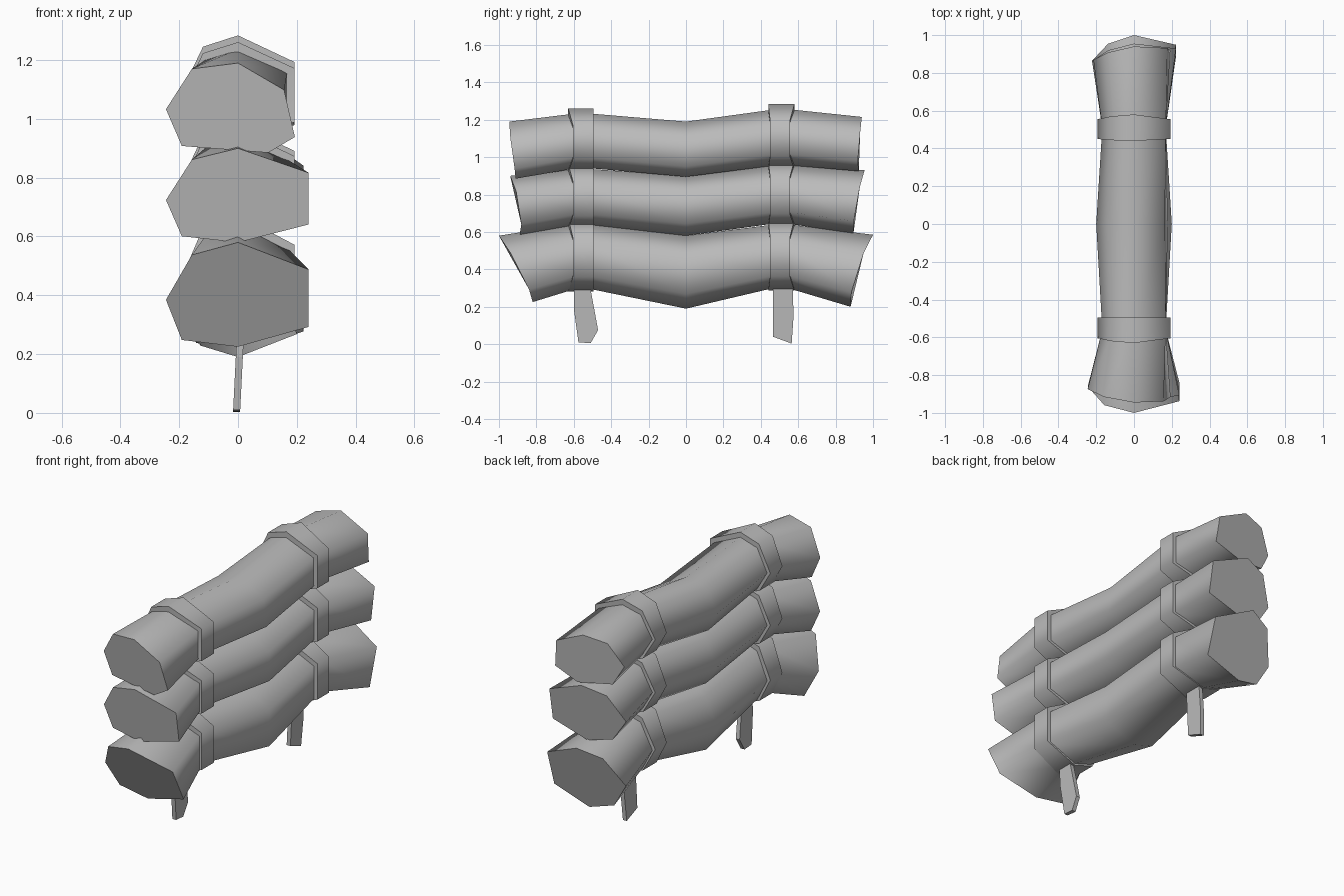
import bpy, bmesh
from mathutils import Vector

cube = bpy.data.objects.get("Cube")
if cube:
    bpy.data.objects.remove(cube, do_unlink=True)

grey = bpy.data.materials.new("plain grey")
grey.use_nodes = True
grey.diffuse_color = (0.5, 0.5, 0.5, 1)
grey.node_tree.nodes["Principled BSDF"].inputs["Base Color"].default_value = (0.5, 0.5, 0.5, 1)

# Seven-sided cross-sections in unit size
WIDE = [(-1, -.1), (-.64, .76), (0, 1), (.98, .48), (.98, -.62), (0, -1), (-.78, -.87)]
TURNED = [(-1, -.03), (-.64, .87), (0, 1), (.64, .4), (.79, -.65), (.42, -1), (-.78, -.85)]
BACK = [(-1, -.1), (-.62, .78), (0, 1), (1, .48), (1, -.6), (0, -1), (-.64, -.8)]
HALF_TURNED = [((a + c) / 2, (b + d) / 2) for (a, b), (c, d) in zip(BACK, TURNED)]


def finish(bm, name, smooth):
    bmesh.ops.recalc_face_normals(bm, faces=bm.faces)
    for f in bm.faces:
        f.smooth = smooth
    # Rims of end caps stay sharp
    for e in bm.edges:
        if any(len(f.verts) > 4 for f in e.link_faces):
            e.smooth = False
    mesh = bpy.data.meshes.new(name)
    bm.to_mesh(mesh)
    bm.free()
    mesh.materials.append(grey)
    obj = bpy.data.objects.new(name, mesh)
    bpy.context.collection.objects.link(obj)


def section(station, grow=0.0):
    """Ring of points: profile, y, low, high, half width, then tilt, skew and bulge of y."""
    profile, y, low, high, half, tilt, skew, bulge = station
    mid, tall = (low + high) / 2, (high - low) / 2
    return [Vector((u * (half + grow), y + tilt * v + skew * u + bulge * u * u,
                    mid + v * (tall + grow))) for u, v in profile]


def bridge(bm, a, b):
    n = len(a)
    for i in range(n):
        bm.faces.new((a[i], a[(i + 1) % n], b[(i + 1) % n], b[i]))


def roll(name, stations):
    bm = bmesh.new()
    rings = [[bm.verts.new(p) for p in section(s)] for s in stations]
    for a, b in zip(rings, rings[1:]):
        bridge(bm, a, b)
    bm.faces.new(rings[0])
    bm.faces.new(rings[-1])
    finish(bm, name, True)


def band(name, station, low_y, high_y, low_bulge, high_bulge):
    """Strap ring around a roll; its rims bow outward at the top and bottom."""
    profile, _, low, high, half = station[:5]
    bm = bmesh.new()
    rings = []
    for y, bulge, grow in ((low_y, low_bulge, -.015), (low_y, low_bulge, .024),
                           (high_y, high_bulge, .024), (high_y, high_bulge, -.015)):
        ring = section((profile, y, low, high, half, 0, 0, bulge), grow)
        rings.append([bm.verts.new(p) for p in ring])
    for a, b in zip(rings, rings[1:] + rings[:1]):
        bridge(bm, a, b)
    # Sharp rims, smooth around the ring
    for ring in rings:
        for a, b in zip(ring, ring[1:] + ring[:1]):
            bm.edges.get((a, b)).smooth = False
    finish(bm, name, True)


def tail(name, outline):
    """Loose strap end: a thin plate hanging below the stack."""
    bm = bmesh.new()
    sides = [[bm.verts.new((x + (z - .1) * .05, y, z)) for y, z in outline] for x in (-.012, .012)]
    bridge(bm, *sides)
    for s in sides:
        bm.faces.new(s)
    finish(bm, name, False)


# Rolls: front end, front strap, middle, back strap, back end
rolls = {
    "bottom_roll": [(WIDE, -.91, .225, .58, .245, -.09, -.012, .028),
                    (BACK, -.56, .305, .65, .168, 0, 0, 0),
                    (BACK, 0, .19, .58, .2, 0, 0, 0),
                    (BACK, .51, .31, .645, .168, 0, 0, 0),
                    (BACK, .94, .2, .585, .222, .06, .025, -.045)],
    "middle_roll": [(WIDE, -.915, .58, .9, .245, -.025, -.01, .03),
                    (BACK, -.56, .64, .94, .168, 0, 0, 0),
                    (BACK, 0, .58, .9, .2, 0, 0, 0),
                    (BACK, .51, .65, .96, .168, 0, 0, 0),
                    (BACK, .925, .59, .93, .222, .03, .025, -.035)],
    "top_roll": [(TURNED, -.925, .885, 1.19, .245, -.02, -.025, .025),
                 (BACK, -.56, .945, 1.237, .168, 0, 0, 0),
                 (HALF_TURNED, 0, .895, 1.19, .2, 0, 0, 0),
                 (BACK, .51, .96, 1.26, .168, 0, 0, 0),
                 (HALF_TURNED, .93, .925, 1.215, .215, .01, .025, -.035)],
}
for name, stations in rolls.items():
    roll(name, stations)
    band(name + "_front_strap", stations[1], -.63, -.495, .025, 0)
    band(name + "_back_strap", stations[3], .44, .58, .01, -.025)

tail("front_strap_tail", [(-.6, .32), (-.6, .19), (-.575, .01), (-.51, .005), (-.47, .075), (-.515, .32)])
tail("back_strap_tail", [(.465, .33), (.465, .04), (.565, .003), (.575, .15), (.57, .33)])
